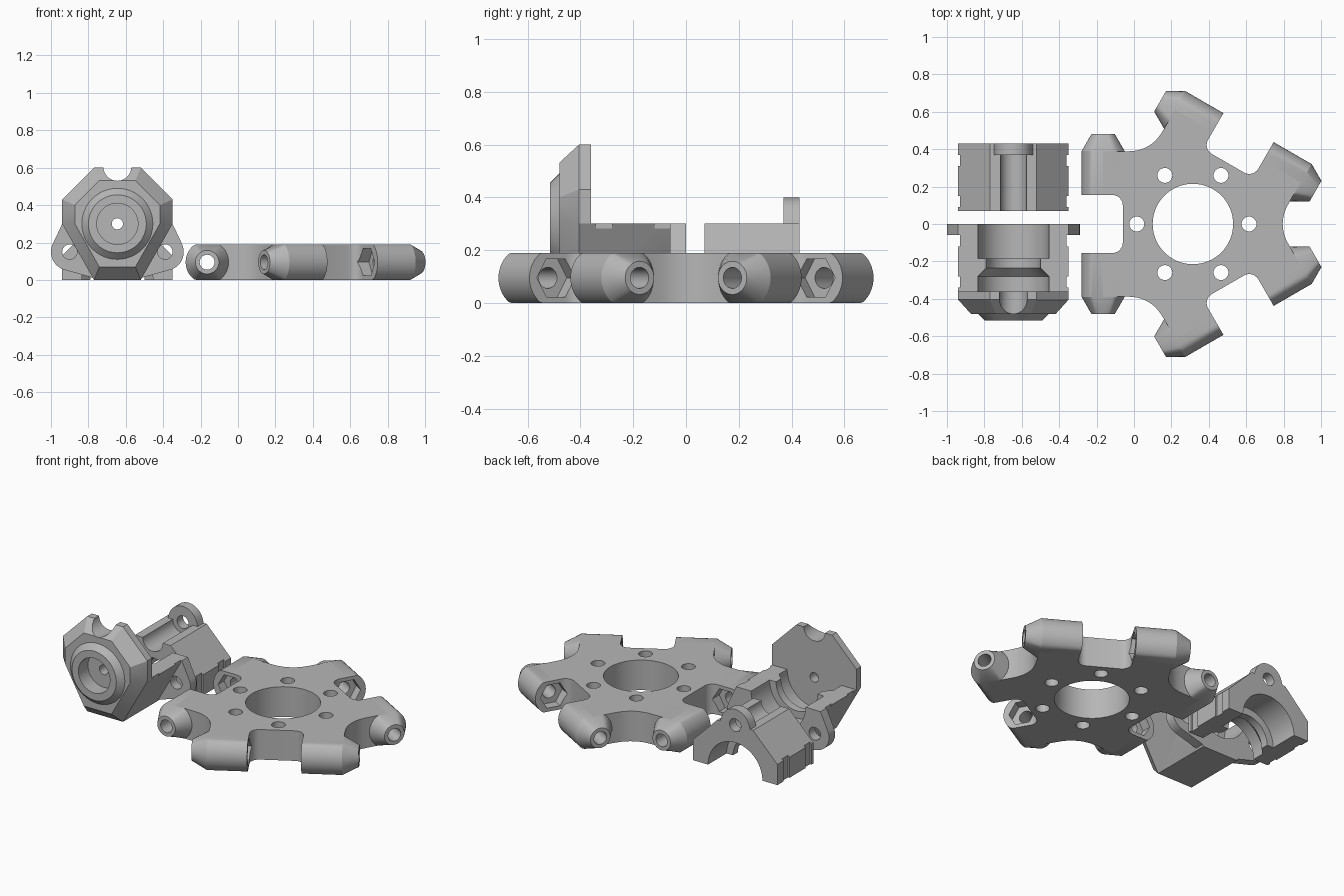
import bpy, bmesh
from math import sin, cos, pi, radians
from mathutils import Matrix, Vector

if "Cube" in bpy.data.objects:
    bpy.data.objects.remove(bpy.data.objects["Cube"], do_unlink=True)

grey = bpy.data.materials.new("light grey plastic")
grey.use_nodes = True
colour = (0.47, 0.47, 0.47, 1)
grey.diffuse_color = colour
grey.node_tree.nodes["Principled BSDF"].inputs["Base Color"].default_value = colour


def finish(bm, name):
    bmesh.ops.recalc_face_normals(bm, faces=bm.faces)
    mesh = bpy.data.meshes.new(name)
    bm.to_mesh(mesh)
    bm.free()
    mesh.materials.append(grey)
    obj = bpy.data.objects.new(name, mesh)
    bpy.context.collection.objects.link(obj)
    return obj


def lathe(name, profile, matrix, sides=48, half_height=None):
    """Solid of revolution from (radius, height) pairs, optionally flattened."""
    bm = bmesh.new()
    rings = []
    for r, h in profile:
        ring = []
        for i in range(sides):
            a = 2 * pi * i / sides
            x, y = r * cos(a), r * sin(a)
            if half_height:
                y = max(-half_height, min(half_height, y))
            ring.append(bm.verts.new(matrix @ Vector((x, y, h))))
        rings.append(ring)
    for low, high in zip(rings, rings[1:]):
        for i in range(sides):
            j = (i + 1) % sides
            bm.faces.new((low[i], low[j], high[j], high[i]))
    bm.faces.new(rings[0])
    bm.faces.new(rings[-1])
    return finish(bm, name)


def hull(name, layers, cx):
    """Convex solid from (y, [(x, z), ...]) layers, centred on x = cx."""
    bm = bmesh.new()
    for y, points in layers:
        for x, z in points:
            bm.verts.new((cx + x, y, z))
    bmesh.ops.convex_hull(bm, input=bm.verts)
    bmesh.ops.dissolve_limit(bm, angle_limit=0.01, verts=bm.verts, edges=bm.edges)
    return finish(bm, name)


def boolean(target, tool, operation):
    mod = target.modifiers.new("bool", 'BOOLEAN')
    mod.operation = operation
    mod.solver = 'EXACT'
    mod.object = tool
    bpy.context.view_layer.objects.active = target
    bpy.ops.object.modifier_apply(modifier=mod.name)
    bpy.data.objects.remove(tool, do_unlink=True)


def cut(target, tool):
    boolean(target, tool, 'DIFFERENCE')


def add(target, tool):
    boolean(target, tool, 'UNION')


def smooth(obj):
    bpy.ops.object.select_all(action='DESELECT')
    obj.select_set(True)
    bpy.context.view_layer.objects.active = obj
    bpy.ops.object.shade_smooth_by_angle(angle=radians(28))


def along_y(x, y, z):
    """Frame whose axis runs towards -y."""
    return Matrix.Translation((x, y, z)) @ Matrix.Rotation(pi / 2, 4, 'X')


def mirrored(points):
    return points + [(-x, z) for x, z in points]


def disc(x, z, r, n=40):
    return [(x + r * cos(2 * pi * i / n), z + r * sin(2 * pi * i / n)) for i in range(n)]


# Six-armed plate outline: notch between paired arms, scoop between pairs
CENTRE = Vector((0.315, 0, 0))
H = 0.19
half = [(0.375, 0.10)]
for i in range(1, 7):
    a = pi / 2 * i / 6
    half.append((0.43 - 0.055 * cos(a), 0.10 + 0.055 * sin(a)))
half += [(0.48, 0.155), (0.48, 0.388), (0.36, 0.388)]
sector = [(u, -t) for u, t in reversed(half)] + half
outline = []
for k in range(3):
    turn = Matrix.Rotation(pi + k * 2 * pi / 3, 3, 'Z')
    outline += [turn @ Vector((u, t, 0)) for u, t in sector]
    scoop = Matrix.Rotation(pi + k * 2 * pi / 3 + pi / 3, 3, 'Z')
    for i in range(1, 12):
        a = radians(-36.5 + 73 * i / 12)
        outline.append(scoop @ Vector((0.68 - 0.2 * cos(a), 0.2 * sin(a), 0)))
bm = bmesh.new()
base = bm.faces.new([bm.verts.new(p + CENTRE) for p in outline])
top = bmesh.ops.extrude_face_region(bm, geom=[base])["geom"]
bmesh.ops.translate(bm, verts=[v for v in top if isinstance(v, bmesh.types.BMVert)], vec=(0, 0, H))
plate = finish(bm, "arm_plate")

# Rounded arms with tapered tips
frames = []
for k in range(3):
    turn = Matrix.Rotation(pi + k * 2 * pi / 3, 3, 'Z')
    u, t = turn @ Vector((1, 0, 0)), turn @ Vector((0, 1, 0))
    for s in (1, -1):
        basis = Matrix((u, Vector((0, 0, -s)), t * s)).transposed().to_4x4()
        frames.append(Matrix.Translation(CENTRE + u * 0.48 + Vector((0, 0, H / 2))) @ basis)
for f in frames:
    add(plate, lathe("arm", [(0.115, 0.155), (0.115, 0.39), (0.063, 0.48)], f, 48, H / 2))

# Bolt bores, nut pockets and plate holes
for f in frames:
    cut(plate, lathe("bore", [(0.04, 0.1), (0.04, 0.55)], f, 24))
    cut(plate, lathe("nut_pocket", [(0.083, 0.12), (0.083, 0.215)], f, 6))
cut(plate, lathe("centre_hole", [(0.215, -0.1), (0.215, 0.3)], Matrix.Translation(CENTRE), 64))
for i in range(6):
    spot = CENTRE + Vector((0.3 * cos(i * pi / 3), 0.3 * sin(i * pi / 3), 0))
    cut(plate, lathe("plate_hole", [(0.04, -0.1), (0.04, 0.3)], Matrix.Translation(spot), 24))
smooth(plate)

# Clamp halves share one grooved channel and the strap grooves
CX = -0.645
channel = [(0.19, -0.03), (0.19, 0.185), (0.145, 0.185), (0.145, 0.235),
           (0.19, 0.28), (0.19, 0.39)]


def clamp_half(name, section, y_end, z_axis, z_mid, ears, ear_root):
    body = hull(name, [(y_end, section), (y_end - 0.36, section)], CX)
    for d in (0.09, 0.31):
        for s in (-1, 1):
            strip = [(s * 0.285, z_mid - 0.3), (s * 0.285, z_mid + 0.3),
                     (s * 0.32, z_mid - 0.3), (s * 0.32, z_mid + 0.3)]
            cut(body, hull("strap_groove", [(y_end - d - 0.03, strip), (y_end - d + 0.03, strip)], CX))
    for (x, z), root in zip(ears, ear_root):
        tab = disc(x, z, 0.1) + root
        add(body, hull("ear", [(y_end, tab), (y_end - 0.06, tab)], CX))
    cut(body, lathe("channel", channel, along_y(CX, y_end, z_axis), 64))
    for x, z in ears:
        cut(body, lathe("ear_hole", [(0.04, -0.05), (0.04, 0.08)], along_y(CX + x, y_end, z), 24))
    return body


# Rear cap: arch with a single ear and a bolt groove on top
cap_section = mirrored([(0.295, 0), (0.295, 0.13), (0.125, 0.3)])
cap = clamp_half("clamp_cap", cap_section, 0.43, 0, 0.15, [(0, 0.3)],
                 [mirrored([(0.12, 0.25)])])
cut(cap, lathe("bolt_groove", [(0.07, 0.06), (0.07, 0.4)], along_y(CX, 0.43, 0.3), 32))
smooth(cap)

# Front clamp with two side ears
low = [(0.295, 0.3), (0.125, 0)]
clamp = clamp_half("clamp_base", mirrored(low), 0, 0.3, 0.3,
                   [(0.255, 0.15), (-0.255, 0.15)],
                   [[(0.295, 0.3), (0.125, 0.01), (0.24, 0.29)],
                    [(-0.295, 0.3), (-0.125, 0.01), (-0.24, 0.29)]])

# Faceted front flange with a raised collar
octagon = mirrored([(0.125, 0.6), (0.295, 0.43)] + low)
inner = [(x * 0.77, 0.3 + (z - 0.3) * 0.77) for x, z in octagon]
flange = hull("flange", [(-0.36, octagon), (-0.405, octagon), (-0.48, inner)], CX)
axis = along_y(CX, 0, 0.3)
add(flange, lathe("collar", [(0.19, 0.45), (0.19, 0.48), (0.155, 0.515)], axis))
cut(flange, lathe("pocket", [(0.11, 0.42), (0.11, 0.6)], axis))
cut(flange, lathe("tube_hole", [(0.03, 0.3), (0.03, 0.5)], axis, 24))
cut(flange, lathe("top_notch", [(0.075, 0.3), (0.075, 0.6)], along_y(CX, 0, 0.605), 32))
add(clamp, flange)
smooth(clamp)
